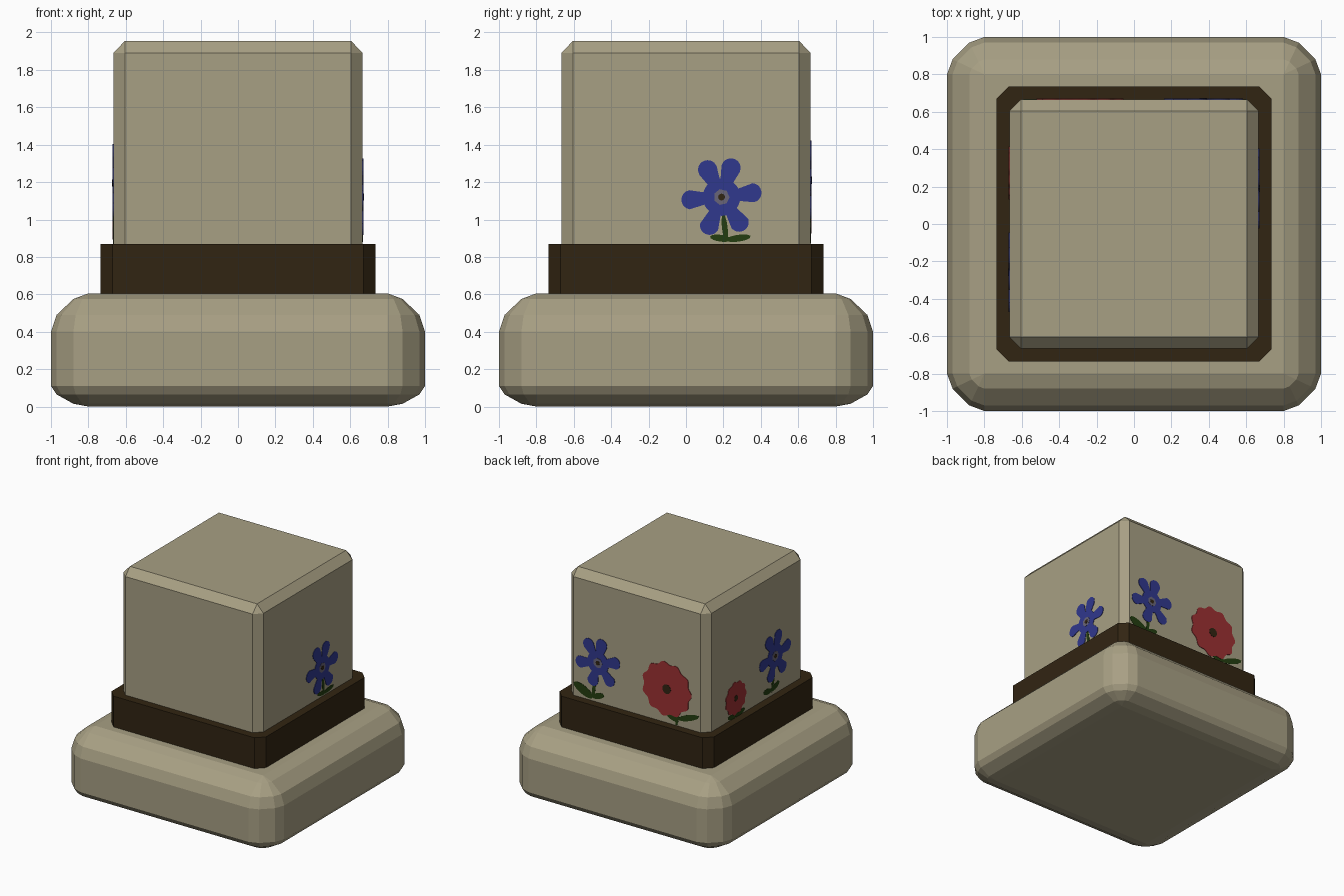
import bpy, bmesh
from math import sin, cos, radians, sqrt, pi, atan2, hypot
from mathutils import Vector

if "Cube" in bpy.data.objects:
    bpy.data.objects.remove(bpy.data.objects["Cube"])


def material(name, rgb):
    m = bpy.data.materials.new(name)
    m.diffuse_color = (*rgb, 1)
    m.use_nodes = True
    m.node_tree.nodes["Principled BSDF"].inputs["Base Color"].default_value = m.diffuse_color
    return m


STONE = material("beige", (0.39, 0.35, 0.23))
BROWN = material("dark_brown", (0.031, 0.018, 0.006))
BLUE = material("blue", (0.03, 0.04, 0.27))
RED = material("red", (0.33, 0.03, 0.032))
GREEN = material("green", (0.017, 0.047, 0.005))
GREY = material("lavender_grey", (0.14, 0.13, 0.19))


def finish(bm, name, mat):
    bmesh.ops.remove_doubles(bm, verts=bm.verts, dist=1e-5)
    bmesh.ops.recalc_face_normals(bm, faces=bm.faces)
    me = bpy.data.meshes.new(name)
    bm.to_mesh(me)
    bm.free()
    me.materials.append(mat)
    bpy.context.collection.objects.link(bpy.data.objects.new(name, me))


def block(name, mat, core, levels, corner):
    """Square block: each level (r, z) is the core square grown by r with cut corners."""
    bm = bmesh.new()
    rings = []
    for r, z in levels:
        ring = []
        for k in range(4):
            c, s = (1, 0, -1, 0)[k], (0, 1, 0, -1)[k]
            for a, b in corner:
                x, y = core + r * a, core + r * b
                ring.append(bm.verts.new((c * x - s * y, s * x + c * y, z)))
        rings.append(ring)
    n = len(rings[0])
    for lo, hi in zip(rings, rings[1:]):
        for i in range(n):
            j = (i + 1) % n
            bm.faces.new((lo[i], lo[j], hi[j], hi[i]))
    bm.faces.new(rings[0][::-1])
    bm.faces.new(rings[-1])
    finish(bm, name, mat)


ROUND = [(1, 0), (0.85, 0.4), (0.4, 0.85), (0, 1)]
CHAMFER = [(1, 0), (0, 1)]

# Rounded base, collar band, chamfered upper block
block("base", STONE, 0.8, [(0, 0), (0.08, 0.015), (0.17, 0.065), (0.2, 0.11),
                           (0.2, 0.4), (0.17, 0.49), (0.08, 0.575), (0, 0.605)], ROUND)
block("band", BROWN, 0.67, [(0.065, 0.6), (0.065, 0.87)], CHAMFER)
block("upper_block", STONE, 0.605, [(0.061, 0.8), (0.061, 1.89), (0, 1.955)], CHAMFER)

# Painted flowers: wall -> (outward normal, horizontal direction seen from outside)
WALLS = {
    "right": (Vector((1, 0, 0)), Vector((0, 1, 0))),
    "back": (Vector((0, 1, 0)), Vector((-1, 0, 0))),
    "left": (Vector((-1, 0, 0)), Vector((0, -1, 0))),
}


def plate(name, mat, wall, u, z, radius, height, count=120):
    """Thin plate whose outline is radius(angle) around (u, z)."""
    n, h = WALLS[wall]
    bm = bmesh.new()

    def vert(a, r, d):
        p = h * (u + r * cos(a)) + n * (0.666 + d)
        return bm.verts.new((p.x, p.y, z + r * sin(a)))
    mid = vert(0, 0, height)
    angles = [2 * pi * i / count for i in range(count)]
    top = [vert(a, radius(a), height) for a in angles]
    low = [vert(a, radius(a), -0.001) for a in angles]
    for i in range(count):
        j = (i + 1) % count
        bm.faces.new((mid, top[i], top[j]))
        bm.faces.new((low[i], low[j], top[j], top[i]))
    bm.faces.new(low[::-1])
    finish(bm, name, mat)


def ellipse(a, b, turn):
    return lambda t: a * b / hypot(b * cos(t - turn), a * sin(t - turn))


PETALS = [radians(d) for d in (117, 72, 8, -55, -113, 185)]


def petal_outline(turn):
    def radius(t):
        best = 0.1
        for p in PETALS:
            s = 0.163 * sin(t - p - turn)
            if abs(s) < 0.052 and cos(t - p - turn) > 0:
                best = max(best, 0.163 * cos(t - p - turn) + sqrt(0.052 ** 2 - s * s))
        return best
    return radius


def stem_and_leaves(name, wall, stem, leaves):
    u0, z0, u1, z1 = stem
    plate(name + "_stem", GREEN, wall, (u0 + u1) / 2, (z0 + z1) / 2,
          ellipse(hypot(u1 - u0, z1 - z0) * 0.6, 0.015, atan2(z1 - z0, u1 - u0)), 0.002, 32)
    for i, (u, z, a, b, turn) in enumerate(leaves):
        plate(f"{name}_leaf_{i + 1}", GREEN, wall, u, z, ellipse(a, b, radians(turn)), 0.002, 32)


def blue_flower(wall, u, z, turn, stem, leaves):
    name = wall + "_blue_flower"
    stem_and_leaves(name, wall, stem, leaves)
    plate(name, BLUE, wall, u, z, petal_outline(radians(turn)), 0.004)
    plate(name + "_ring", GREY, wall, u, z, lambda t: 0.043, 0.006, 7)
    plate(name + "_centre", BROWN, wall, u, z, lambda t: 0.019, 0.008, 8)


def red_flower(wall, u, z, size, stem, leaves):
    name = wall + "_red_flower"
    stem_and_leaves(name, wall, stem, leaves)
    plate(name, RED, wall, u, z, lambda t: size * (1 + 0.05 * cos(11 * t)), 0.004)
    plate(name + "_centre", BROWN, wall, u, z, lambda t: size * 0.18, 0.006, 12)


blue_flower("right", 0.19, 1.12, 0, (0.2, 1.02, 0.215, 0.89),
            [(0.185, 0.9, 0.058, 0.018, -8), (0.28, 0.9, 0.068, 0.018, 8)])
blue_flower("back", -0.37, 1.21, 6, (-0.4, 1.06, -0.42, 0.9),
            [(-0.51, 0.94, 0.1, 0.04, -25), (-0.37, 0.925, 0.06, 0.025, 20)])
blue_flower("left", 0.258, 1.195, 3, (0.25, 1.07, 0.215, 0.91),
            [(0.155, 0.925, 0.055, 0.025, -8), (0.265, 0.935, 0.055, 0.025, 22)])
red_flower("back", 0.285, 1.16, 0.225, (0.39, 0.98, 0.375, 0.88),
           [(0.335, 0.93, 0.055, 0.022, -20), (0.49, 0.965, 0.11, 0.025, 20)])
red_flower("left", -0.276, 1.035, 0.137, (-0.27, 0.93, -0.265, 0.87),
           [(-0.33, 0.89, 0.055, 0.02, -8), (-0.21, 0.89, 0.06, 0.02, 10)])
